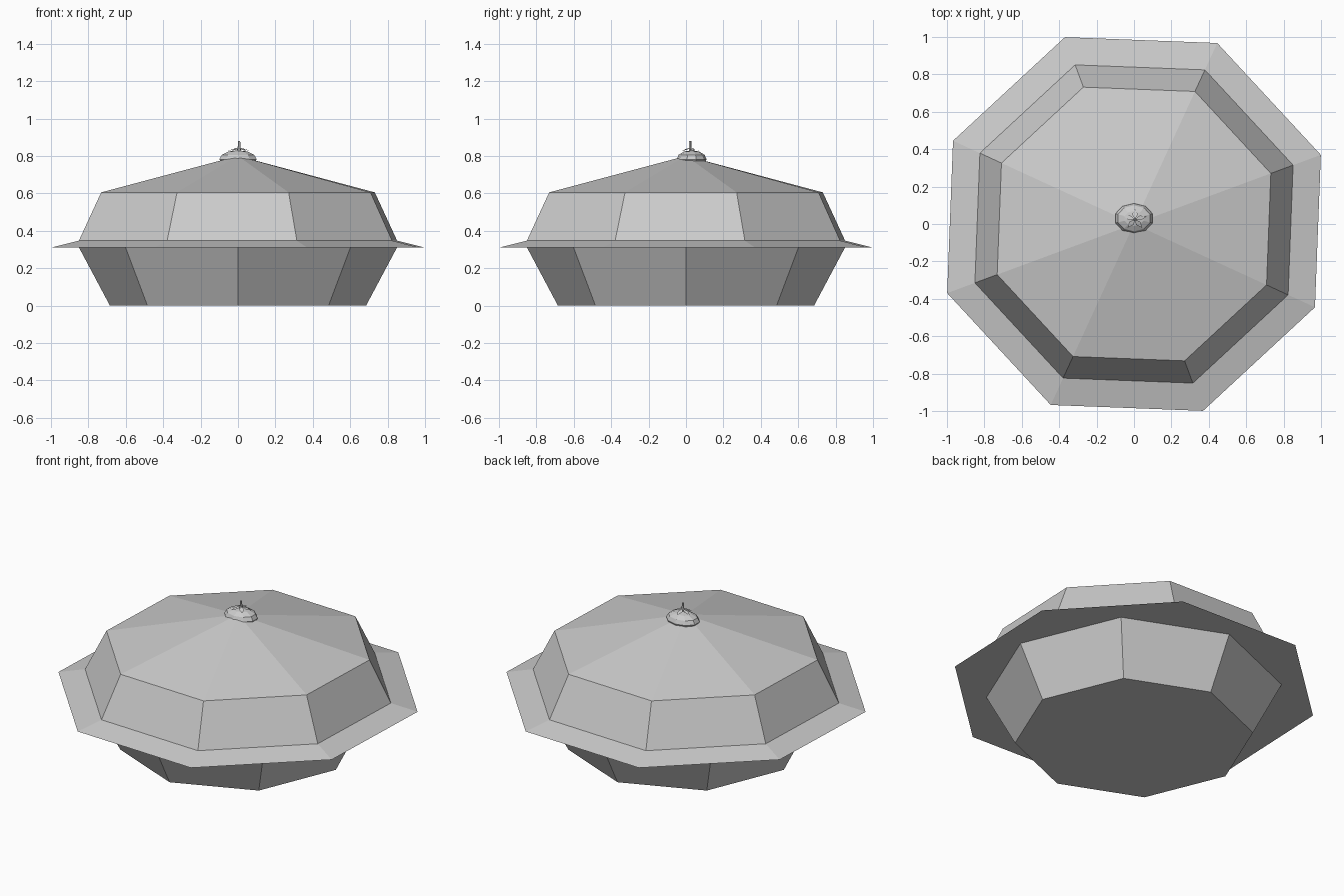
import bpy, bmesh, math
from math import cos, sin, pi, radians
from mathutils import Vector, Matrix

if "Cube" in bpy.data.objects:
    bpy.data.objects.remove(bpy.data.objects["Cube"])


def make_object(name, bm):
    bmesh.ops.recalc_face_normals(bm, faces=bm.faces)
    me = bpy.data.meshes.new(name)
    bm.to_mesh(me)
    bm.free()
    ob = bpy.data.objects.new(name, me)
    bpy.context.collection.objects.link(ob)
    return ob


def lathe(name, profile, sides=8, start=0.0, tip=None):
    """Stack rings of (radius, z); close the bottom, and the top by a tip or a cap."""
    bm = bmesh.new()
    rings = []
    for r, z in profile:
        rings.append([bm.verts.new((r * cos(start + 2 * pi * i / sides),
                                    r * sin(start + 2 * pi * i / sides), z))
                      for i in range(sides)])
    for a, b in zip(rings, rings[1:]):
        for i in range(sides):
            j = (i + 1) % sides
            bm.faces.new((a[i], a[j], b[j], b[i]))
    bm.faces.new(rings[0][::-1])
    if tip is None:
        bm.faces.new(rings[-1])
    else:
        t = bm.verts.new((0, 0, tip))
        for i in range(sides):
            bm.faces.new((rings[-1][i], rings[-1][(i + 1) % sides], t))
    return make_object(name, bm)


TURN = radians(20.3)

# Tapered baking dish and the domed crust with its flared rim
lathe("dish", [(0.685, 0), (0.85, 0.31)])
lathe("crust", [(1.065, 0.31), (0.907, 0.347), (0.78, 0.605)], start=TURN, tip=0.80)

# Four shallow steam vents lying on every other sloping face
slope = math.atan2(0.195, 0.78 * cos(pi / 8))
for k in range(4):
    bm = bmesh.new()
    bmesh.ops.create_circle(bm, cap_ends=True, segments=8, radius=1)
    dist = 0.48
    m = (Matrix.Rotation(TURN - pi / 8 + k * pi / 2, 4, 'Z')
         @ Matrix.Translation((dist, 0, 0.80 - dist * math.tan(slope) + 0.001))
         @ Matrix.Rotation(slope, 4, 'Y')
         @ Matrix.Diagonal((0.077, 0.095, 1, 1)))
    bm.transform(m)
    make_object("steam_vent", bm)

# Small lobed fruit on top
bm = bmesh.new()
bmesh.ops.create_uvsphere(bm, u_segments=10, v_segments=6, radius=1)
for v in bm.verts:
    a = math.atan2(v.co.y, v.co.x)
    s = 1 + 0.04 * cos(5 * a)
    v.co = Vector((v.co.x * 0.105 * s, 0.03 + v.co.y * 0.08 * s, 0.782 + v.co.z * 0.048))
make_object("fruit", bm)

# Pointed leaves around the stalk
bm = bmesh.new()
for k in range(5):
    a = k * 2 * pi / 5 + 0.3
    c = Vector((0.005, 0.025, 0))
    def pt(r, da, z):
        return bm.verts.new(c + Vector((r * cos(a + da), r * sin(a + da) * 0.85, z)))
    bm.faces.new((pt(0, 0, 0.846), pt(0.035, -0.45, 0.836),
                  pt(0.065, 0, 0.826), pt(0.035, 0.45, 0.836)))
make_object("leaves", bm)

# Stalk
bm = bmesh.new()
bmesh.ops.create_cone(bm, cap_ends=True, segments=5, radius1=0.009, radius2=0.006, depth=0.055)
bm.transform(Matrix.Translation((0.006, 0.022, 0.853)))
make_object("stalk", bm)
